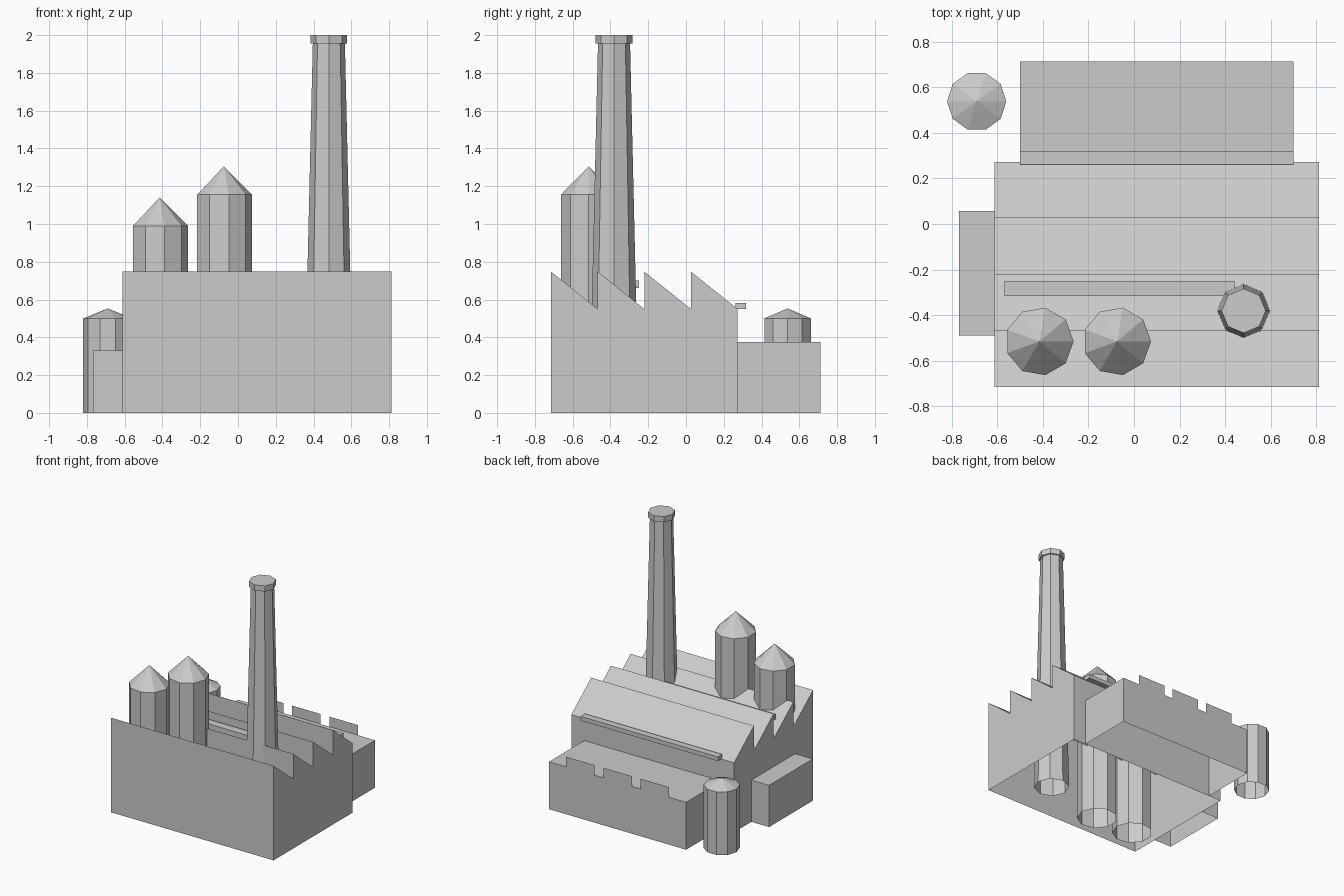
import bpy, math

if "Cube" in bpy.data.objects:
    bpy.data.objects.remove(bpy.data.objects["Cube"])

grey = bpy.data.materials.new("plain_grey")
grey.diffuse_color = (0.6, 0.6, 0.6, 1)
grey.use_nodes = True
grey.node_tree.nodes["Principled BSDF"].inputs["Base Color"].default_value = grey.diffuse_color


def add(name, verts, faces):
    mesh = bpy.data.meshes.new(name)
    mesh.from_pydata(verts, [], faces)
    mesh.materials.append(grey)
    obj = bpy.data.objects.new(name, mesh)
    bpy.context.collection.objects.link(obj)
    return obj


def prism(name, profile, x0, x1, bottom=True):
    """Extrude a counter-clockwise (y, z) profile along x; its first edge is the underside."""
    n = len(profile)
    verts = [(x, y, z) for x in (x0, x1) for y, z in profile]
    faces = [tuple(reversed(range(n))), tuple(range(n, 2 * n))]
    for i in range(0 if bottom else 1, n):
        j = (i + 1) % n
        faces.append((i, j, n + j, n + i))
    return add(name, verts, faces)


def box(name, x0, x1, y0, y1, z0, z1, bottom=True):
    return prism(name, [(y0, z0), (y1, z0), (y1, z1), (y0, z1)], x0, x1, bottom)


def lathe(name, x, y, sides, rings, apex=None):
    """Stack (radius, z) rings, open below, closed by a flat cap or a cone."""
    verts = [(x + r * math.cos(math.tau * i / sides),
              y + r * math.sin(math.tau * i / sides), z)
             for r, z in rings for i in range(sides)]
    faces = []
    for k in range(len(rings) - 1):
        for i in range(sides):
            a, b = k * sides + i, k * sides + (i + 1) % sides
            faces.append((a, b, b + sides, a + sides))
    top = (len(rings) - 1) * sides
    if apex is None:
        faces.append(tuple(range(top, top + sides)))
    else:
        verts.append((x, y, apex))
        for i in range(sides):
            faces.append((top + i, top + (i + 1) % sides, len(verts) - 1))
    return add(name, verts, faces)


# main hall with four sawtooth roof bays, open underneath
Y0, Y1, BAYS = -0.715, 0.273, 4
bay = (Y1 - Y0) / BAYS
profile = [(Y0, 0), (Y1, 0)]
for k in reversed(range(BAYS)):
    profile += [(Y0 + (k + 1) * bay, 0.55), (Y0 + k * bay, 0.748)]
prism("sawtooth_hall", profile, -0.612, 0.812, bottom=False)

# low side buildings
box("rear_annex", -0.5, 0.7, Y1, 0.713, 0, 0.375, bottom=False)
box("left_annex", -0.767, -0.612, -0.49, 0.057, 0, 0.33, bottom=False)

# thin panels standing above the rear annex wall
for k in range(3):
    x = -0.35 + k * 0.325
    add("rear_panel", [(x, 0.713, 0.3), (x, 0.713, 0.455),
                       (x + 0.25, 0.713, 0.455), (x + 0.25, 0.713, 0.3)], [(0, 1, 2, 3)])

# roof ducts
box("roof_duct", -0.568, 0.44, -0.315, -0.25, 0.66, 0.70)
box("rear_duct", -0.5, 0.7, 0.262, 0.317, 0.55, 0.583)

# silos with conical caps
lathe("short_silo", -0.415, -0.515, 9, [(0.15, 0), (0.15, 0.99)], 1.14)
lathe("tall_silo", -0.075, -0.515, 9, [(0.15, 0), (0.15, 1.155)], 1.305)
lathe("rear_silo", -0.69, 0.538, 10, [(0.13, 0), (0.13, 0.5)], 0.553)

# tapered chimney with a rim
lathe("chimney", 0.481, -0.381, 8,
      [(0.131, 0), (0.085, 1.955), (0.097, 1.955), (0.097, 2.0)])
